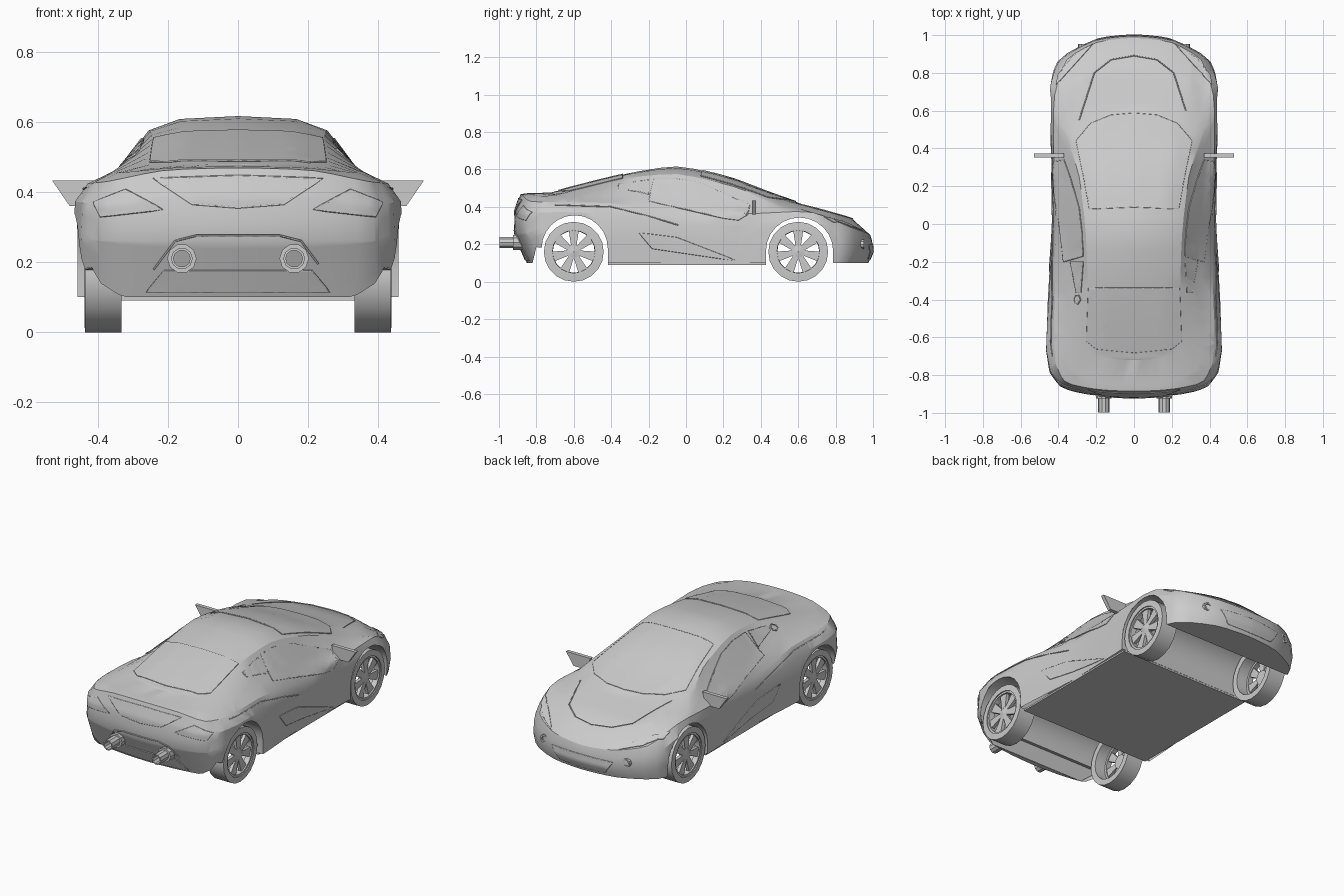
import bpy, bmesh, math
from mathutils import Vector
from mathutils.bvhtree import BVHTree

if "Cube" in bpy.data.objects:
    bpy.data.objects.remove(bpy.data.objects["Cube"])


def make(name, bm, angle=30):
    bmesh.ops.remove_doubles(bm, verts=bm.verts[:], dist=1e-5)
    bmesh.ops.recalc_face_normals(bm, faces=bm.faces[:])
    me = bpy.data.meshes.new(name)
    bm.to_mesh(me)
    bm.free()
    ob = bpy.data.objects.new(name, me)
    bpy.context.collection.objects.link(ob)
    bpy.ops.object.select_all(action='DESELECT')
    ob.select_set(True)
    bpy.context.view_layer.objects.active = ob
    bpy.ops.object.shade_smooth_by_angle(angle=math.radians(angle))
    return ob


def prism(bm, pts, axis, a, b):
    """Extrude a 2D polygon along x, y or z, from a to b."""
    place = {'x': lambda p, t: (t, p[0], p[1]), 'y': lambda p, t: (p[0], t, p[1]),
             'z': lambda p, t: (p[0], p[1], t)}[axis]
    A = [bm.verts.new(place(p, a)) for p in pts]
    B = [bm.verts.new(place(p, b)) for p in pts]
    bm.faces.new(A)
    bm.faces.new(B[::-1])
    for i in range(len(pts)):
        j = (i + 1) % len(pts)
        bm.faces.new((A[i], A[j], B[j], B[i]))


def lathe(bm, prof, origin, axis, n):
    """Spin a closed (along, radius) profile around the x or y axis."""
    o, rows = Vector(origin), []
    for k in range(n):
        c, s = math.cos(2 * math.pi * k / n), math.sin(2 * math.pi * k / n)
        rows.append([bm.verts.new(o + Vector((t, r * c, r * s) if axis == 'x' else (r * c, t, r * s)))
                     for t, r in prof])
    for k in range(n):
        p, q = rows[k], rows[(k + 1) % n]
        for i in range(len(prof)):
            j = (i + 1) % len(prof)
            bm.faces.new((p[i], p[j], q[j], q[i]))


def spline(pts, sub=3):
    """Smooth half ring from tail centre to nose centre, mirrored tangents at the ends."""
    P = [Vector(p) for p in pts]
    flip = lambda v: Vector((-v.x, v.y, v.z))
    P = [flip(P[1])] + P + [flip(P[-2])]
    d = [max((P[i + 1] - P[i]).length, 1e-4) for i in range(len(P) - 1)]
    tan = lambda i: ((P[i] - P[i-1]) / d[i-1] * d[i] + (P[i+1] - P[i]) / d[i] * d[i-1]) / (d[i] + d[i-1])
    out = []
    for i in range(1, len(P) - 2):
        m0, m1 = tan(i) * d[i] * .7, tan(i + 1) * d[i] * .7
        for k in range(sub):
            t = k / sub
            out.append(P[i] * (2*t**3 - 3*t*t + 1) + m0 * (t**3 - 2*t*t + t)
                       + P[i+1] * (3*t*t - 2*t**3) + m1 * (t**3 - t*t))
    return out + [P[-2]]


def clip(bm, poly):
    """Cut a convex counter-clockwise (y, z) opening through both flanks."""
    planes, mid = [], sum(p[0] for p in poly) / len(poly)

    def inside():
        out = []
        for f in bm.faces:
            c = f.calc_center_median()
            if abs(c.y - mid) < .35 and c.z < .45 and all((c - o).dot(n) < 0 for o, n in planes):
                out.append(f)
        return out

    for (y0, z0), (y1, z1) in zip(poly, poly[1:] + poly[:1]):
        o, n = Vector((0, y0, z0)), Vector((0, z1 - z0, y0 - y1)).normalized()
        fs = inside()
        geom = list({v for f in fs for v in f.verts}) + list({e for f in fs for e in f.edges}) + fs
        bmesh.ops.bisect_plane(bm, geom=geom, dist=1e-5, plane_co=o, plane_no=n)
        planes.append((o, n))
    bmesh.ops.delete(bm, geom=inside(), context='FACES')


# Body rings: sill, flank, crease, shoulder, bonnet/deck edge, roof edge, centre line
plan = [(0, -.92), (.22, -.905), (.39, -.86), (.447, -.785), (.456, -.4), (.43, 0),
        (.44, .4), (.45, .72), (.405, .86), (.21, .975), (0, 1)]
z_flank = [.26] * 4 + [.22] * 3 + [.2, .17, .16, .16]
z_crease = [.38, .38, .36, .37, .36, .30, .31, .31, .25, .22, .22]
sill = [(x, y * (.925 if y < -.7 else .975 if y > .8 else 1), .1) for x, y in plan]
flank = [(x, y, z) for (x, y), z in zip(plan, z_flank)]
crease = [(x * .99, y * .995, z) for (x, y), z in zip(plan, z_crease)]
shoulder = [(0, -.885, .468), (.22, -.872, .46), (.37, -.83, .43), (.415, -.74, .425), (.42, -.4, .42),
            (.413, 0, .36), (.425, .38, .365), (.42, .68, .37), (.355, .87, .295), (.2, .96, .263), (0, .985, .25)]
deck = [(0, -.85, .473), (.2, -.835, .468), (.33, -.77, .455), (.36, -.62, .455), (.35, -.4, .46),
        (.37, -.05, .42), (.385, .25, .39), (.37, .5, .405), (.30, .75, .375), (.15, .87, .342), (0, .89, .335)]
roof = [(0, -.72, .477), (.15, -.71, .476), (.24, -.68, .472), (.25, -.55, .50), (.245, -.34, .55),
        (.255, -.05, .575), (.29, .25, .51), (.33, .45, .44), (.25, .54, .432), (.13, .59, .424), (0, .6, .42)]
z_mid = [.477, .48, .487, .522, .573, .616, .552, .475, .444, .426, .42]
centre = [(0, p[1], z) for p, z in zip(roof, z_mid)]
crown = [(p[0] * .65, p[1], z - (z - p[2]) * .2) for p, z in zip(roof, z_mid)]
rings = [spline(r) for r in (sill, flank, crease, shoulder, deck, roof, crown)]
rings.append([Vector((0, p.y, q.z)) for p, q in zip(rings[-1], spline(centre))])

bm = bmesh.new()
for s in (1, -1):
    V = [[bm.verts.new((s * p.x, p.y, p.z)) for p in r] for r in rings]
    for a, b in zip(V, V[1:]):
        for i in range(len(a) - 1):
            bm.faces.new((a[i], a[i+1], b[i+1], b[i])[::s])
bmesh.ops.remove_doubles(bm, verts=bm.verts[:], dist=1e-5)
shell_tree = BVHTree.FromBMesh(bm)

# Wheel arches and the notch behind the rear wheel
arc = lambda c, r, z: [(c + r * math.cos(math.pi * k / 12), z + r * math.sin(math.pi * k / 12)) for k in range(13)]
rear_arc, front_arc = arc(-.595, .177, .178), arc(.607, .18, .163)
clip(bm, rear_arc + [(-.772, .04), (-.418, .04)])
clip(bm, [(-.76, .04), (-.76, .18), (-.80, .185), (-.835, .04)])
clip(bm, front_arc + [(.427, .04), (.787, .04)])
bm.verts.index_update()
tree = BVHTree.FromPolygons([v.co.copy() for v in bm.verts], [[v.index for v in f.verts] for f in bm.faces])
make("body_shell", bm)

# Wheel tunnels running across the car, reaching out to the flanks
for name, path in (("rear_wheel_tunnel", [(-.418, .101)] + rear_arc + [(-.80, .185), (-.822, .101)]),
                   ("front_wheel_tunnel", [(.787, .101)] + front_arc + [(.427, .101)])):
    bm = bmesh.new()
    rows = []
    for y, z in path:
        hit = shell_tree.ray_cast(Vector((2, y, z)), Vector((-1, 0, 0)))[0]
        x = hit.x if hit else .38
        rows.append([bm.verts.new((t, y, z)) for t in (-x, x)])
    for a, b in zip(rows, rows[1:]):
        bm.faces.new((a[0], a[1], b[1], b[0]))
    make(name, bm)

# Underside: floor pan, nose and tail undertrays
bm = bmesh.new()
prism(bm, [(-.43, -.418), (.43, -.418), (.43, .427), (-.43, .427)], 'z', .09, .1)
make("floor_pan", bm)
for name, end in (("nose_undertray", [p for p in rings[0] if p.y > .787]),
                  ("tail_undertray", [p for p in rings[0] if p.y < -.822])):
    bm = bmesh.new()
    wide = max(end, key=lambda p: p.x)
    loop = [(p.x, p.y) for p in end]
    edge = (wide.x, .787 if wide.y > 0 else -.822)
    loop = [edge] + loop if wide.y > 0 else loop + [edge]
    bm.faces.new([bm.verts.new((x, y, .1)) for x, y in loop]
                 + [bm.verts.new((-x, y, .1)) for x, y in reversed(loop) if x > 1e-4])
    make(name, bm)


def project(p, view, lift):
    """Drop a 2D point on the body, looking from the named side."""
    a, b = p[0] + 1e-4, p[1]
    start, d = {'top': ((a, b, 2), (0, 0, -1)), 'right': ((2, a, b), (-1, 0, 0)), 'left': ((-2, a, b), (1, 0, 0)),
                'tail': ((a, -2, b), (0, 1, 0)), 'nose': ((a, 2, b), (0, -1, 0))}[view]
    start, d = Vector(start), Vector(d)
    hit, n = tree.ray_cast(start, d)[:2]
    if hit is None:
        hit, n = tree.find_nearest(start + d * 1.5)[:2]
    return hit + (n if n.dot(d) < 0 else -n) * lift


def trim(name, pts, view, closed=True, width=.003):
    dense = []
    for i in range(len(pts) - (not closed)):
        a, b = Vector(pts[i]), Vector(pts[(i + 1) % len(pts)])
        dense += [a.lerp(b, k / 5) for k in range(5)]
    cu = bpy.data.curves.new(name, 'CURVE')
    cu.dimensions, cu.bevel_depth, cu.bevel_resolution = '3D', width, 0
    sp = cu.splines.new('POLY')
    sp.points.add(len(dense) - 1)
    sp.use_cyclic_u = closed
    for q, p in zip(sp.points, dense):
        q.co = (*project(p, view, .002), 1)
    bpy.context.collection.objects.link(bpy.data.objects.new(name, cu))


def panel(name, pts, view, lift=.004):
    """Curved panel lying on the body, with a thin raised trim."""
    bm = bmesh.new()
    bm.faces.new([bm.verts.new((p[0], p[1], 0)) for p in pts]).normal_update()
    bmesh.ops.triangulate(bm, faces=bm.faces[:])
    bmesh.ops.subdivide_edges(bm, edges=bm.edges[:], cuts=5, use_grid_fill=True)
    for v in bm.verts:
        v.co = project(v.co, view, lift)
    make(name, bm)
    trim(name + "_trim", pts, view)


both = lambda pts: pts + [(-x, z) for x, z in reversed(pts) if x > 0]

# Centre panels: glass, boot lid, diffuser, grille, bonnet seam
panel("windscreen", both([(0, .585), (.12, .575), (.23, .53), (.305, .44), (.265, .25), (.235, .08), (0, .09)]), 'top')
panel("rear_window", both([(0, -.34), (.24, -.34), (.25, -.62), (.2, -.66), (0, -.68)]), 'top')
panel("boot_panel", both([(0, .445), (.24, .437), (.13, .365), (0, .355)]), 'tail')
panel("diffuser", both([(0, .175), (.21, .175), (.26, .115), (0, .115)]), 'tail')
trim("exhaust_surround", [(-.24, .18), (-.18, .26), (-.12, .275), (.12, .275), (.18, .26), (.24, .18)], 'tail', False)
panel("grille", both([(0, .2), (.2, .195), (.15, .125), (0, .12)]), 'nose')
trim("bonnet_seam", [(-.29, .55), (-.21, .8), (-.12, .87), (0, .89), (.12, .87), (.21, .8), (.29, .55)], 'top', False)
trim("fuel_cap", [(-.3 + .018 * math.cos(k), -.4 + .025 * math.sin(k)) for k in range(6)], 'top')

# Side panels and lamps, both sides
for s, side in ((1, 'right'), (-1, 'left')):
    m = lambda pts: [(s * x, y) for x, y in pts]
    panel(side + "_window", [(-.2, .43), (-.17, .55), (-.05, .55), (.08, .525), (.34, .41), (.33, .36), (.28, .33), (.2, .34)], side)
    panel(side + "_side_scoop", [(-.25, .26), (-.05, .235), (.27, .112), (-.18, .178)], side)
    panel(side + "_quarter_vent", m([(.268, -.2), (.335, -.2), (.305, -.36), (.28, -.36)]), 'top')
    panel(side + "_headlight", m([(.22, .95), (.33, .88), (.40, .79), (.41, .74), (.31, .85)]), 'top')
    panel(side + "_taillight", m([(.215, .35), (.32, .405), (.41, .37), (.39, .33)]), 'tail')
    trim(side + "_flank_line", [(-.7, .41), (-.4, .40), (-.2, .35), (0, .29)], side, False)

    # Fog lamp
    bm = bmesh.new()
    lathe(bm, [(-.02, .016), (.006, .016), (.006, .026), (-.02, .026)], project((s * .27, .2), 'nose', 0), 'y', 10)
    make(side + "_fog_lamp", bm)

    # Exhaust pipe with flange
    bm = bmesh.new()
    lathe(bm, [(-.998, .024), (-.998, .031), (-.925, .031), (-.925, .042), (-.85, .042), (-.85, .024)],
          (s * .16, 0, .21), 'y', 10)
    make(side + "_exhaust", bm)

    # Door mirror
    bm = bmesh.new()
    prism(bm, m([(.39, .36), (.48, .36), (.53, .433), (.37, .433)]), 'y', .352, .374)
    make(side + "_mirror", bm)

    # Wheels: tyre, rim ring, hub and seven open spokes
    for y, end in ((-.6, "rear"), (.6, "front")):
        o = (0, y, .16)
        bm = bmesh.new()
        lathe(bm, [(s * .332, .125), (s * .332, .16), (s * .436, .16), (s * .438, .125)], o, 'x', 20)
        make(f"{side}_{end}_tyre", bm)
        bm = bmesh.new()
        lathe(bm, [(s * .40, .112), (s * .432, .114), (s * .432, .127), (s * .40, .127)], o, 'x', 20)
        lathe(bm, [(s * .40, .001), (s * .428, .001), (s * .422, .04), (s * .40, .04)], o, 'x', 14)
        for k in range(7):
            c, n = math.cos(2 * math.pi * k / 7 + math.pi / 2), math.sin(2 * math.pi * k / 7 + math.pi / 2)
            prism(bm, [(y + r * c - w * n, .16 + r * n + w * c)
                       for r, w in ((.03, .014), (.115, .027), (.115, -.027), (.03, -.014))], 'x', s * .405, s * .424)
        make(f"{side}_{end}_rim", bm)
